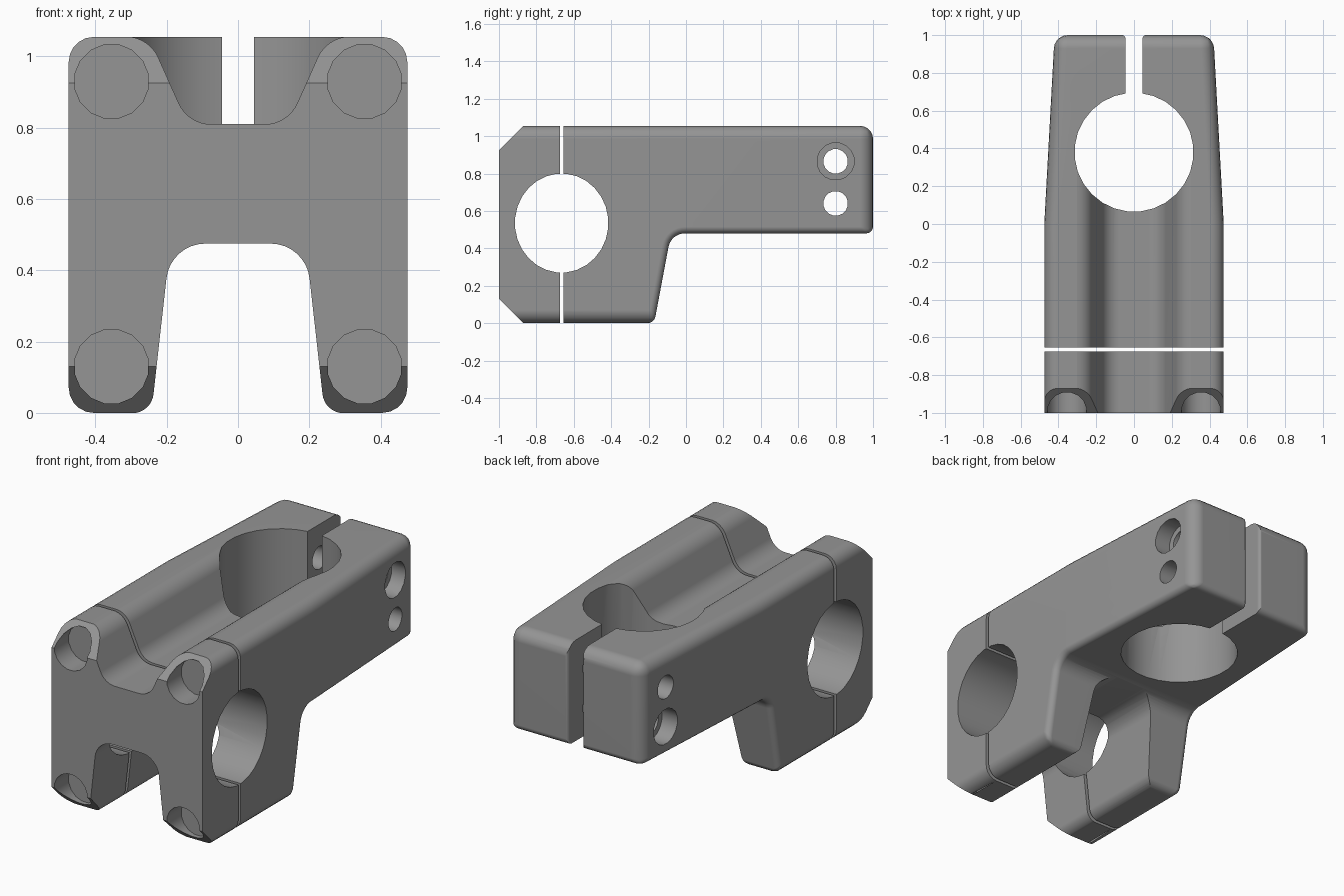
import bpy, bmesh, math
from mathutils import Vector

cube = bpy.data.objects.get("Cube")
if cube:
    bpy.data.objects.remove(cube, do_unlink=True)

TOP, UNDER, HALF = 1.055, 0.48, 0.475

metal = bpy.data.materials.new("satin grey metal")
metal.use_nodes = True
metal.diffuse_color = (0.3, 0.3, 0.3, 1)
metal.node_tree.nodes["Principled BSDF"].inputs["Base Color"].default_value = (0.3, 0.3, 0.3, 1)


def rounded(corners, steps=8):
    """Outline from (u, v, radius) corners, rounding each with an arc."""
    out = []
    n = len(corners)
    for i, (u, v, r) in enumerate(corners):
        p = Vector((u, v))
        if r == 0:
            out.append(p)
            continue
        a = (Vector(corners[i - 1][:2]) - p).normalized()
        b = (Vector(corners[(i + 1) % n][:2]) - p).normalized()
        half = a.angle(b) / 2
        centre = p + (a + b).normalized() * r / math.sin(half)
        start = p + a * r / math.tan(half) - centre
        end = p + b * r / math.tan(half) - centre
        sweep = start.angle(end)
        for k in range(steps + 1):
            t = k / steps
            out.append(centre + (start * math.sin((1 - t) * sweep)
                                 + end * math.sin(t * sweep)) / math.sin(sweep))
    return out


def ring(u, v, ru, rv=None, sides=16):
    angles = [2 * math.pi * (k + 0.5) / sides for k in range(sides)]
    return [Vector((u + ru * math.cos(a), v + (rv or ru) * math.sin(a))) for a in angles]


def box(u0, u1, v0, v1):
    return [Vector(p) for p in ((u0, v0), (u1, v0), (u1, v1), (u0, v1))]


def prism(name, outline, axis, lo, hi):
    """Extrude a 2D outline along the given axis."""
    place = {"x": lambda p, d: (d, p.x, p.y),
             "y": lambda p, d: (p.x, d, p.y),
             "z": lambda p, d: (p.x, p.y, d)}[axis]
    bm = bmesh.new()
    a = [bm.verts.new(place(p, lo)) for p in outline]
    b = [bm.verts.new(place(p, hi)) for p in outline]
    bm.faces.new(a)
    bm.faces.new(b)
    for i in range(len(a)):
        bm.faces.new((a[i - 1], a[i], b[i], b[i - 1]))
    bmesh.ops.recalc_face_normals(bm, faces=bm.faces)
    mesh = bpy.data.meshes.new(name)
    bm.to_mesh(mesh)
    bm.free()
    ob = bpy.data.objects.new(name, mesh)
    bpy.context.collection.objects.link(ob)
    return ob


def bake(ob):
    """Apply all modifiers."""
    deps = bpy.context.evaluated_depsgraph_get()
    ob.data = bpy.data.meshes.new_from_object(ob.evaluated_get(deps))
    ob.modifiers.clear()


def boolean(ob, outline, axis, lo, hi, operation="DIFFERENCE"):
    cutter = prism("cutter", outline, axis, lo, hi)
    cutter.hide_render = True
    mod = ob.modifiers.new("cut", "BOOLEAN")
    mod.object, mod.operation, mod.solver = cutter, operation, "EXACT"
    bake(ob)
    bpy.data.objects.remove(cutter, do_unlink=True)


def blank(name):
    """Clamp blank: side profile, tapered to the rear, with rounded edges."""
    profile = rounded([(-1.3, 0, 0), (-0.17, 0, 0), (-0.08, UNDER, 0.09),
                       (1, UNDER, 0), (1, TOP, 0), (-1.3, TOP, 0)])
    ob = prism(name, profile, "x", -HALF, HALF)
    bm = bmesh.new()
    bm.from_mesh(ob.data)
    bmesh.ops.bisect_plane(bm, geom=bm.verts[:] + bm.edges[:] + bm.faces[:],
                           plane_co=(0, 0, 0), plane_no=(0, 1, 0))
    for v in bm.verts:
        v.co.x *= 1 - 0.115 * max(v.co.y, 0)
    weight = bm.edges.layers.float.new("bevel_weight_edge")
    for e in bm.edges:
        mid = (e.verts[0].co + e.verts[1].co) / 2
        if mid.y < -1.29 or e.calc_face_angle(0) < 0.5:
            continue
        rim = abs(mid.x) > 0.1
        big = mid.z > TOP - 0.01 or (rim and (mid.z < 0.01 or mid.y > 0.99))
        e[weight] = 1 if big else 0.5
    bm.to_mesh(ob.data)
    bm.free()
    bevel = ob.modifiers.new("round", "BEVEL")
    bevel.limit_method = "WEIGHT"
    bevel.width, bevel.segments = 0.07, 5
    bake(ob)
    return ob


def mirrored(half):
    return half + [(-u, v, r) for u, v, r in reversed(half)]


def carve_front(ob):
    """Upper channel, lower arch and handlebar bore shared by both parts."""
    channel = mirrored([(-0.36, 1.2, 0), (-0.36, TOP + 0.001, 0),
                        (-0.25, TOP + 0.001, 0.1), (-0.14, 0.81, 0.1)])
    arch = mirrored([(-0.36, -0.1, 0), (-0.36, -0.001, 0),
                     (-0.243, -0.001, 0.06), (-0.19, 0.475, 0.11)])
    boolean(ob, rounded(channel), "y", -1.4, 0.38)
    boolean(ob, rounded(arch), "y", -1.4, 0.3)
    boolean(ob, ring(-0.665, 0.535, 0.25, 0.265, 28), "x", -0.6, 0.6)


def finish(ob):
    ob.data.materials.clear()
    ob.data.materials.append(metal)
    bpy.ops.object.select_all(action="DESELECT")
    ob.select_set(True)
    bpy.context.view_layer.objects.active = ob
    bpy.ops.object.shade_smooth_by_angle(angle=math.radians(32))
    mod = ob.modifiers.new("even shading", "WEIGHTED_NORMAL")
    mod.keep_sharp = True


# Main body behind the split
body = blank("stem_body")
boolean(body, box(-0.655, 1.2, -0.2, 1.3), "x", -0.7, 0.7, "INTERSECT")
carve_front(body)
# Steerer bore and clamping slot
boolean(body, ring(0, 0.38, 0.315, sides=28), "z", 0.2, 1.3)
slot = mirrored([(-0.08, 1.2, 0), (-0.08, 1.001, 0), (-0.045, 1.001, 0.02), (-0.045, 0.55, 0)])
boolean(body, rounded(slot, 4), "z", 0.2, 1.3)
# Pinch bolt holes, counterbored from opposite sides
for z, side in ((0.865, 1), (0.64, -1)):
    boolean(body, ring(0.8, z, 0.066), "x", -0.6, 0.6)
    boolean(body, ring(0.8, z, 0.1), "x", *sorted((side * 0.34, side * 0.6)))
finish(body)

# Faceplate with chamfered front and four bolt pockets
plate = blank("faceplate")
wedge = [(-1, 0.13), (-0.77, -0.1), (-0.675, -0.1), (-0.675, 1.155), (-0.77, 1.155), (-1, 0.925)]
boolean(plate, [Vector(p) for p in wedge], "x", -0.7, 0.7, "INTERSECT")
carve_front(plate)
for x in (-0.355, 0.355):
    for z in (0.13, 0.93):
        boolean(plate, ring(x, z, 0.105), "y", -1.2, -0.87)
finish(plate)
